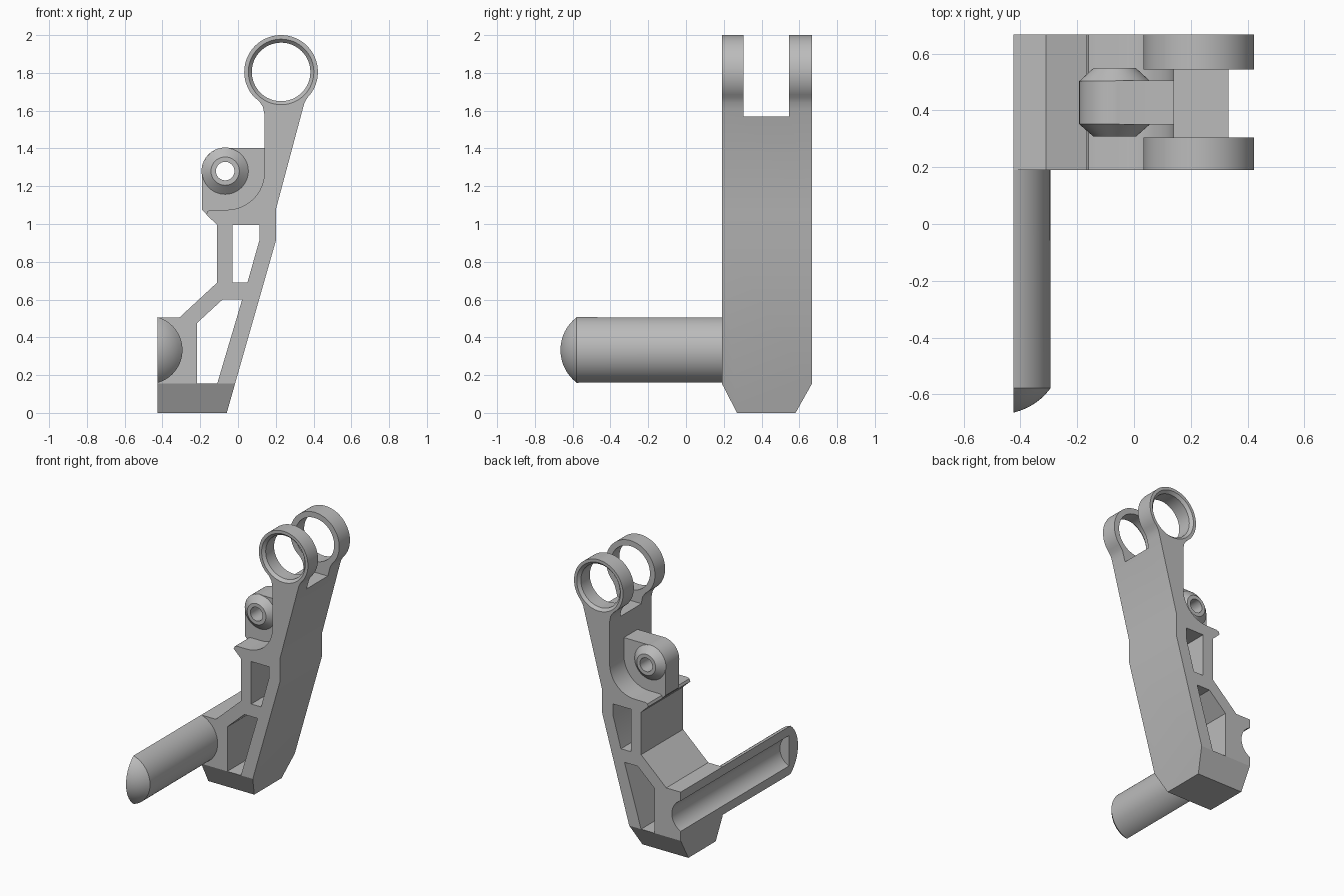
import bpy, bmesh
from math import sin, cos, radians, pi, sqrt
from mathutils import Vector

cube = bpy.data.objects.get("Cube")
if cube:
    bpy.data.objects.remove(cube, do_unlink=True)

grey = bpy.data.materials.new("plain grey")
grey.use_nodes = True
COLOUR = (0.5, 0.5, 0.5, 1)
grey.diffuse_color = COLOUR
grey.node_tree.nodes["Principled BSDF"].inputs["Base Color"].default_value = COLOUR


def make(name, bm):
    bmesh.ops.recalc_face_normals(bm, faces=bm.faces)
    mesh = bpy.data.meshes.new(name)
    bm.to_mesh(mesh)
    bm.free()
    mesh.materials.append(grey)
    ob = bpy.data.objects.new(name, mesh)
    bpy.context.collection.objects.link(ob)
    return ob


def prism(name, pts, lo, hi, axis="y"):
    """Extrude an outline (x,z along y, or y,z along x)."""
    bm = bmesh.new()
    place = (lambda a, b, t: (a, t, b)) if axis == "y" else (lambda a, b, t: (t, a, b))
    face = bm.faces.new([bm.verts.new(place(a, b, lo)) for a, b in pts])
    ext = bmesh.ops.extrude_face_region(bm, geom=[face])
    verts = [v for v in ext["geom"] if isinstance(v, bmesh.types.BMVert)]
    bmesh.ops.translate(bm, verts=verts, vec=Vector(place(0, 0, hi - lo)))
    return make(name, bm)


def lathe(name, centre, profile, n=64):
    """Solid turned about a y-parallel axis; profile is (radius, y)."""
    cx, cz = centre
    bm = bmesh.new()
    rings = [[bm.verts.new((cx + r * cos(2 * pi * i / n), y, cz + r * sin(2 * pi * i / n)))
              for i in range(n)] for r, y in profile]
    for a, b in zip(rings, rings[1:]):
        for i in range(n):
            j = (i + 1) % n
            bm.faces.new((a[i], a[j], b[j], b[i]))
    bm.faces.new(rings[0])
    bm.faces.new(rings[-1])
    return make(name, bm)


def combine(target, tool, op="DIFFERENCE", keep=False):
    mod = target.modifiers.new("combine", "BOOLEAN")
    mod.object, mod.operation, mod.solver = tool, op, "EXACT"
    bpy.context.view_layer.objects.active = target
    bpy.ops.object.modifier_apply(modifier=mod.name)
    if not keep:
        bpy.data.objects.remove(tool, do_unlink=True)


def arc(centre, r, start, end, n):
    return [(centre[0] + r * cos(radians(start + (end - start) * i / n)),
             centre[1] + r * sin(radians(start + (end - start) * i / n))) for i in range(n + 1)]


LEFT = -0.425
FRONT, BACK = 0.19, 0.667
EYE, PIVOT, ROD = (0.228, 1.805), (-0.068, 1.28), (-0.4745, 0.333)

# Body outline: leg, bend, fork eye, curved shelf with a lip
outline = [(LEFT, -0.05), (-0.074, -0.05), (0.2, 0.91), (0.2, 1.075),
           (0.343, 1.61), (0.352, 1.642), (0.367, 1.668)]
outline += arc(EYE, 0.195, -38, 222, 56)
outline += [(0.112, 1.65), (0.132, 1.62), (0.14, 1.58)]
outline += arc((-0.06, 1.275), 0.2, 0, -90, 16)
outline += [(-0.145, 1.075), (-0.16, 1.068), (-0.168, 1.05), (-0.11, 0.995),
            (-0.11, 0.69), (-0.31, 0.505), (LEFT, 0.505)]
body = prism("support_body", outline, 0, 1)

# Side limits and tapered foot
side = [(0.27, 0), (0.58, 0), (BACK, 0.155), (BACK, 2.2), (FRONT, 2.2), (FRONT, 0.155)]
combine(body, prism("side_limit", side, -1, 1, "x"), "INTERSECT")

# Windows through the leg
windows = [
    [(-0.028, 0.69), (0.05, 0.69), (0.115, 0.92), (0.115, 0.995), (-0.028, 0.995)],
    [(-0.218, 0.155), (-0.11, 0.155), (0.022, 0.6), (-0.082, 0.6), (-0.218, 0.475)],
]
for w in windows:
    combine(body, prism("window_cutter", w, 0, 1))

# Fork slot between the two eyes
slot = [(0.305, 1.57), (0.545, 1.57), (0.545, 2.2), (0.305, 2.2)]
combine(body, prism("slot_cutter", slot, -0.2, 0.7, "x"))

# Eye bore with countersunk outer rims
bore = [(0.192, FRONT - 0.02), (0.155, FRONT + 0.02), (0.155, BACK - 0.02), (0.192, BACK + 0.02)]
combine(body, lathe("eye_bore_cutter", EYE, bore))

# Half-round rod with a domed end
H, R = 0.09, 0.1795
sphere = (R * R + H * H) / (2 * H)
dome = []
for i in range(11):
    r = R * (1 - i / 10) + 0.001
    dome.append((r, -0.58 - (sqrt(sphere ** 2 - r * r) - (sphere - H))))
rod = lathe("side_rod", ROD, [(R, 0.3)] + dome)
trim = [(-0.9, -0.2), (LEFT, -0.2), (LEFT, 0.9), (-0.9, 0.9)]
combine(rod, prism("rod_trim_cutter", trim, -1, 1))

# Channel running along the rod and out through the body
channel = lathe("channel_cutter", ROD, [(0.12, -0.56), (0.12, 0.9)])
combine(rod, channel, keep=True)
combine(body, channel)

# Pivot lug with conical bosses and a through hole
lug_outline = [(0.16, 1.02), (0.16, 1.403)] + arc(PIVOT, 0.123, 90, 180, 14)
lug_outline += [(-0.191, 1.075), (-0.133, 1.018)]
lug = prism("pivot_lug", lug_outline, 0.35, 0.505)
boss = [(0.075, 0.308), (0.125, 0.352), (0.125, 0.503), (0.075, 0.549)]
combine(lug, lathe("pivot_boss", PIVOT, boss), "UNION")
combine(lug, lathe("pivot_hole_cutter", PIVOT, [(0.049, 0.2), (0.049, 0.7)]))

# Smooth curved faces, sharp edges kept
for ob in (body, rod, lug):
    bpy.ops.object.select_all(action="DESELECT")
    ob.select_set(True)
    bpy.context.view_layer.objects.active = ob
    bpy.ops.object.shade_smooth_by_angle(angle=radians(25))
